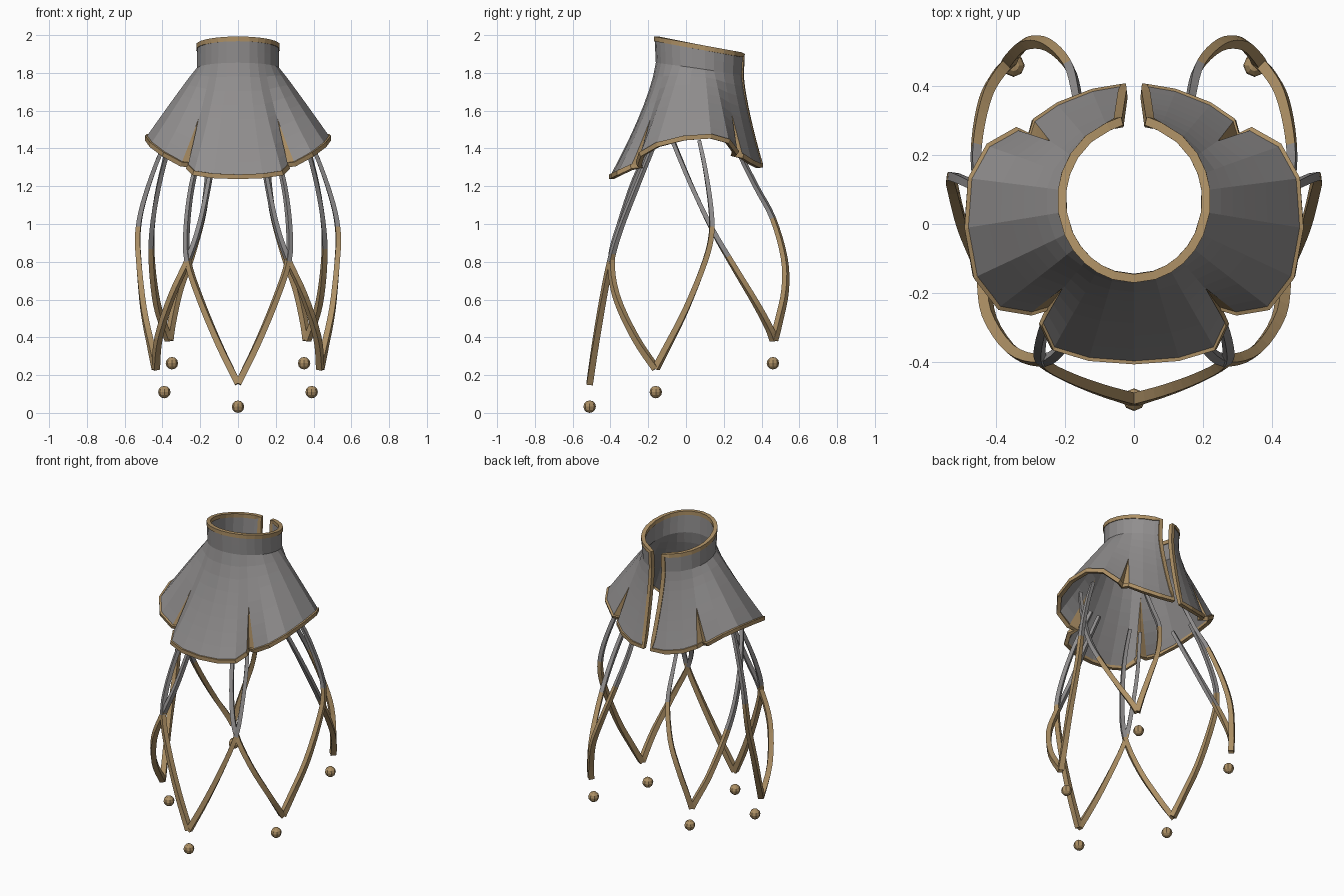
import bpy, bmesh
from math import atan2, sin, cos
from mathutils import Vector as V
from mathutils.geometry import interpolate_bezier

cube = bpy.data.objects.get("Cube")
if cube:
    bpy.data.objects.remove(cube, do_unlink=True)


def material(name, colour):
    m = bpy.data.materials.new(name)
    m.use_nodes = True
    m.diffuse_color = colour
    m.node_tree.nodes["Principled BSDF"].inputs["Base Color"].default_value = colour
    return m


GREY = material("steel grey", (0.28, 0.27, 0.27, 1))
GOLD = material("antique gold", (0.42, 0.28, 0.13, 1))


def finish(bm, name):
    bmesh.ops.recalc_face_normals(bm, faces=bm.faces)
    mesh = bpy.data.meshes.new(name)
    bm.to_mesh(mesh)
    bm.free()
    mesh.materials.append(GREY)
    mesh.materials.append(GOLD)
    ob = bpy.data.objects.new(name, mesh)
    bpy.context.collection.objects.link(ob)
    return ob


def flip(p):
    return V((-p.x, p.y, p.z))


def smooth_path(pts, steps=4):
    """Rounded path through the points."""
    out = []
    for i in range(len(pts) - 1):
        a, b = pts[i], pts[i + 1]
        before = pts[i - 1] if i else a
        after = pts[i + 2] if i + 2 < len(pts) else b
        out += interpolate_bezier(a, a + (b - before) / 6, b - (after - a) / 6, b, steps + 1)[:-1]
    return out + [pts[-1]]


def square_tube(name, pts, radii, closed=False, gold_below=9):
    """Four-sided sweep with one side facing away from the centre axis."""
    bm = bmesh.new()
    n, rings = len(pts), []
    for i, p in enumerate(pts):
        a = pts[i - 1] if i or closed else p
        b = pts[(i + 1) % n] if i < n - 1 or closed else p
        t = (b - a).normalized()
        out = V((p.x, p.y - 0.07, 0))
        out = (out - t * out.dot(t)).normalized()
        side = t.cross(out)
        r = radii[i]
        rings.append([bm.verts.new(p + r * (out * u + side * w))
                      for u, w in ((1, 1), (1, -1), (-1, -1), (-1, 1))])
    for i in range(n if closed else n - 1):
        a, b = rings[i], rings[(i + 1) % n]
        for k in range(4):
            f = bm.faces.new((a[k], a[k - 1], b[k - 1], b[k]))
            f.material_index = int(f.calc_center_median().z < gold_below)
    if not closed:
        for ring in (rings[0], rings[-1]):
            f = bm.faces.new(ring)
            f.material_index = int(ring[0].co.z < gold_below)
    return finish(bm, name)


# Cape hem, left half from front to back; pleats lie between the panels
front = [(0, -.395, 1.25), (.13, -.385, 1.255), (.23, -.355, 1.27), (.26, -.29, 1.30)]
side = [(.30, -.25, 1.32), (.39, -.235, 1.37), (.455, -.15, 1.42), (.48, -.01, 1.455),
        (.47, .13, 1.465), (.42, .22, 1.44), (.34, .265, 1.38)]
back = [(.285, .295, 1.36), (.22, .34, 1.33), (.12, .38, 1.31), (.03, .395, 1.31)]
hem = [V(p) for p in front + [(.245, -.24, 1.31)] + side + [(.30, .25, 1.37)] + back]
pleats = (len(front), len(front) + len(side) + 1)
APEX = 0.45


def column(i):
    """Points of one vertical line of the cape, collar edge to hem."""
    own = hem[i]
    pleat = next((k for k in pleats if abs(i - k) < 2), None)
    base = own if pleat is None else (hem[pleat - 1] + hem[pleat + 1]) / 2
    ang = atan2(base.x, 0.07 - base.y)

    def collar(rx, ry, z, slope):
        x, y = rx * sin(ang), -ry * cos(ang)
        if y > 0:
            x = max(x, 0.045)
        return V((x, y + 0.07, z - slope * y))
    top = collar(.21, .228, 1.937, .19)
    neck = collar(.212, .222, 1.82, .15)
    pts = [top, top.lerp(neck, .5), neck]
    power = 0.95 + 0.4 * cos(ang) ** 2
    for j in range(1, 9):
        t = j / 8
        s = t ** power
        p = V((neck.x + (base.x - neck.x) * s, neck.y + (base.y - neck.y) * s,
               neck.z + (base.z - neck.z) * t))
        pts.append(p + (own - base) * max(0, (t - APEX) / (1 - APEX)))
    return pts


cols = [column(i) for i in range(len(hem))]

# Cape shell with gold pleats
bm = bmesh.new()
for mirror in (False, True):
    grid = [[bm.verts.new(flip(p) if mirror else p) for p in c] for c in cols]
    for i in range(len(grid) - 1):
        for j in range(len(grid[0]) - 1):
            f = bm.faces.new((grid[i][j], grid[i + 1][j], grid[i + 1][j + 1], grid[i][j + 1]))
            f.material_index = int(i in pleats or i + 1 in pleats)
bmesh.ops.remove_doubles(bm, verts=bm.verts, dist=0.0005)
cape = finish(bm, "cape")
solid = cape.modifiers.new("thickness", "SOLIDIFY")
solid.thickness = 0.016
solid.offset = 0

# Gold trim round the collar, back opening and hem
half = []
for p in [c[0] for c in cols] + cols[-1][1:-1] + [c[-1] for c in reversed(cols)]:
    if not half or (p - half[-1]).length > 0.001:
        half.append(p)
loop = half + [flip(p) for p in reversed(half[1:-1])]
square_tube("cape_trim", loop, [0.0125] * len(loop), closed=True)

# Hanging petal frames: strand points from the cape down to the tip
front_strand = [(.19, -.17, 1.42), (.245, -.26, 1.2), (.272, -.35, .97), (.265, -.40, .8),
                (.2, -.44, .6), (.1, -.48, .36), (0, -.51, .155)]
side_front = [(.12, -.18, 1.42), (.15, -.27, 1.24), (.2, -.35, 1.0), (.26, -.395, .82),
              (.35, -.37, .62), (.42, -.27, .4), (.435, -.16, .235)]
side_back = [(.38, .07, 1.44), (.44, .10, 1.3), (.505, .13, 1.1), (.53, .135, .95),
             (.525, .10, .8), (.5, 0, .55), (.46, -.1, .35), (.435, -.16, .235)]
back_outer = [(.36, -.07, 1.44), (.42, .03, 1.2), (.455, .14, .97), (.455, .25, .78),
              (.43, .37, .58), (.39, .44, .45), (.365, .465, .385)]
back_inner = [(.15, .26, 1.42), (.165, .37, 1.2), (.19, .46, 1.03), (.25, .52, .82),
              (.31, .525, .65), (.35, .49, .48), (.365, .465, .385)]
strands = {"front_petal": (front_strand, .82), "side_petal_front": (side_front, .82),
           "side_petal_back": (side_back, .98), "back_petal_outer": (back_outer, .85),
           "back_petal_inner": (back_inner, 1.03)}
for name, (raw, change) in strands.items():
    path = smooth_path([V(p) for p in raw])
    radii = [0.010 + 0.007 * i / (len(path) - 1) for i in range(len(path))]
    square_tube(name + "_left", path, radii, gold_below=change)
    square_tube(name + "_right", [flip(p) for p in path], radii, gold_below=change)

# Beads below the petal tips
for name, x, y, z in (("front_bead", 0, -.51, .033), ("side_bead_left", .39, -.16, .11),
                      ("side_bead_right", -.39, -.16, .11), ("back_bead_left", .35, .46, .263),
                      ("back_bead_right", -.35, .46, .263)):
    bm = bmesh.new()
    bmesh.ops.create_uvsphere(bm, u_segments=8, v_segments=6, radius=0.033)
    for f in bm.faces:
        f.material_index = 1
    finish(bm, name).location = (x, y, z)
